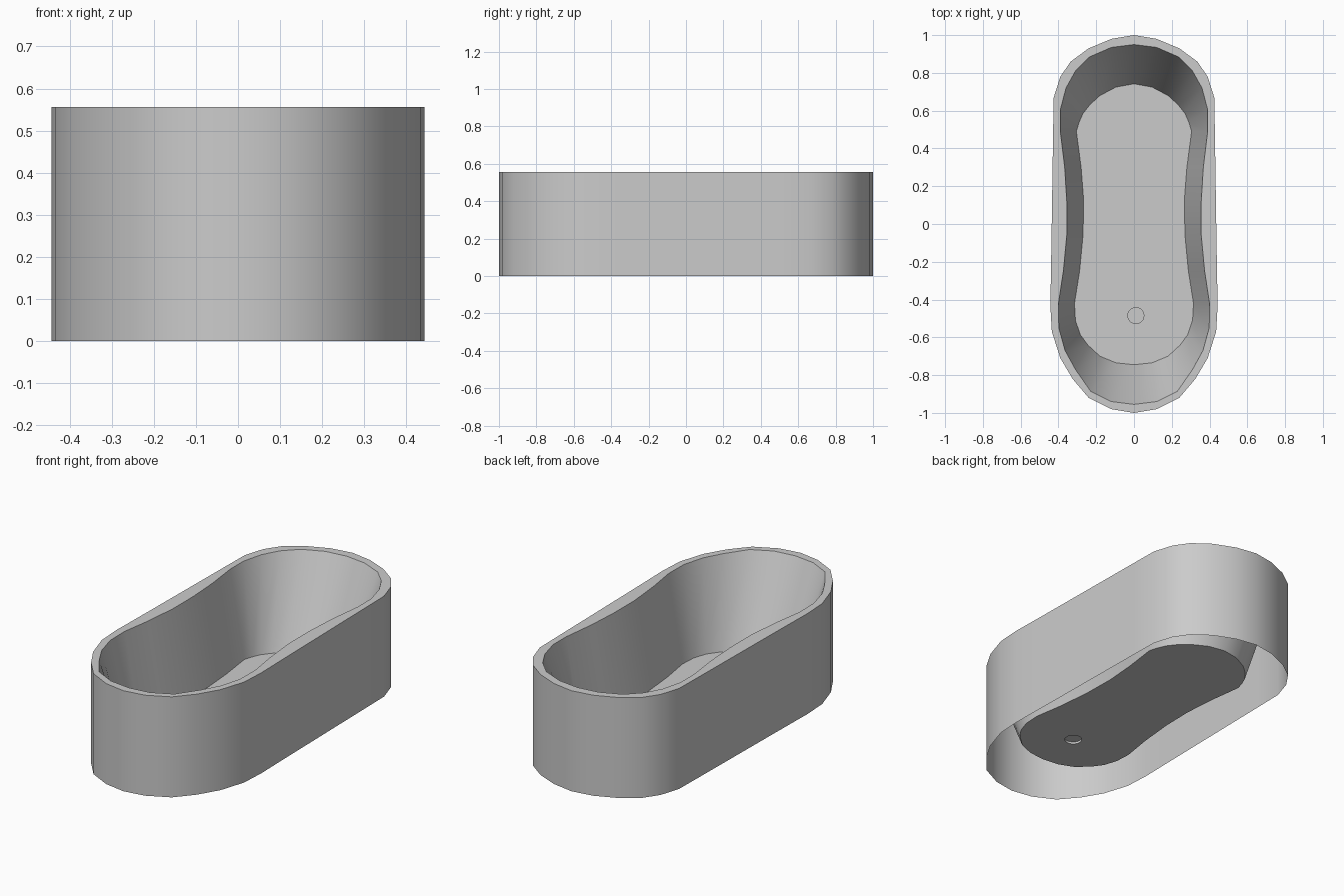
import bpy, bmesh, math

cube = bpy.data.objects.get("Cube")
if cube:
    bpy.data.objects.remove(cube, do_unlink=True)

TOP = 0.556       # rim height
FLOOR = 0.078     # basin floor height
PLUG = 0.012      # height of the raised drain plug

grey = bpy.data.materials.new("enamel grey")
grey.use_nodes = True
colour = (0.6, 0.6, 0.6, 1)
grey.diffuse_color = colour
grey.node_tree.nodes["Principled BSDF"].inputs["Base Color"].default_value = colour

# Half outlines (x, y) from the back end round the left side to the front end
OUTER = [(0, 1), (.12, .98), (.24, .93), (.335, .86), (.39, .78), (.425, .67),
         (.428, .50), (.431, .30), (.434, .10), (.437, -.10), (.44, -.28),
         (.443, -.43), (.435, -.57), (.39, -.71), (.325, -.82), (.24, -.92),
         (.12, -.98), (0, -1)]
INNER = [(0, .95), (.12, .935), (.235, .885), (.31, .81), (.36, .72), (.39, .605),
         (.39, .49), (.367, .30), (.356, .12), (.356, -.06), (.374, -.25),
         (.40, -.42), (.398, -.55), (.365, -.67), (.31, -.77), (.23, -.885),
         (.12, -.94), (0, -.955)]
BASE = [(0, .742), (.095, .725), (.18, .68), (.235, .63), (.27, .585), (.29, .54),
        (.305, .49), (.28, .30), (.266, .12), (.27, -.06), (.288, -.25),
        (.315, -.42), (.31, -.51), (.285, -.585), (.245, -.64), (.18, -.70),
        (.095, -.735), (0, -.745)]


def mirrored(half):
    """Close a half outline across x = 0."""
    return half + [(-x, y) for x, y in reversed(half[1:-1])]


def ring(bm, outline, z):
    return [bm.verts.new((x, y, z)) for x, y in outline]


def bridge(bm, a, b):
    """Quads between two rings of equal length."""
    for i in range(len(a)):
        j = (i + 1) % len(a)
        bm.faces.new((a[j], a[i], b[i], b[j]))


def finish(bm, name):
    mesh = bpy.data.meshes.new(name)
    bm.to_mesh(mesh)
    bm.free()
    mesh.materials.append(grey)
    obj = bpy.data.objects.new(name, mesh)
    bpy.context.collection.objects.link(obj)
    bpy.ops.object.select_all(action='DESELECT')
    obj.select_set(True)
    bpy.context.view_layer.objects.active = obj
    bpy.ops.object.shade_smooth_by_angle(angle=math.radians(35))
    return obj


outer, inner, base = mirrored(OUTER), mirrored(INNER), mirrored(BASE)
drain = [(.01 + .045 * math.cos(-math.tau * i / 24),
          -.485 + .045 * math.sin(-math.tau * i / 24)) for i in range(24)]

# Outer skirt, open underneath, with the flat rim
bm = bmesh.new()
rim_edge = ring(bm, outer, TOP)
bridge(bm, ring(bm, outer, 0), rim_edge)
bridge(bm, rim_edge, ring(bm, inner, TOP))
finish(bm, "tub_shell")

# Sloping basin wall, and a floor with the drain opening
bm = bmesh.new()
floor_edge = ring(bm, base, FLOOR)
bridge(bm, ring(bm, inner, TOP), floor_edge)
hole = ring(bm, drain, FLOOR)
loop = [bm.edges.new((hole[i - 1], hole[i])) for i in range(len(hole))]
loop += [bm.edges.get((floor_edge[i - 1], floor_edge[i])) for i in range(len(base))]
filled = bmesh.ops.triangle_fill(bm, edges=loop, use_beauty=True, normal=(0, 0, 1))
for f in filled["geom"]:
    if isinstance(f, bmesh.types.BMFace):
        f.normal_update()
        if f.normal.z < 0:
            f.normal_flip()
finish(bm, "basin")

# Slightly raised drain plug
bm = bmesh.new()
plug_top = ring(bm, drain, FLOOR + PLUG)
bridge(bm, ring(bm, drain, FLOOR), plug_top)
bm.faces.new(list(reversed(plug_top)))
finish(bm, "drain_plug")
